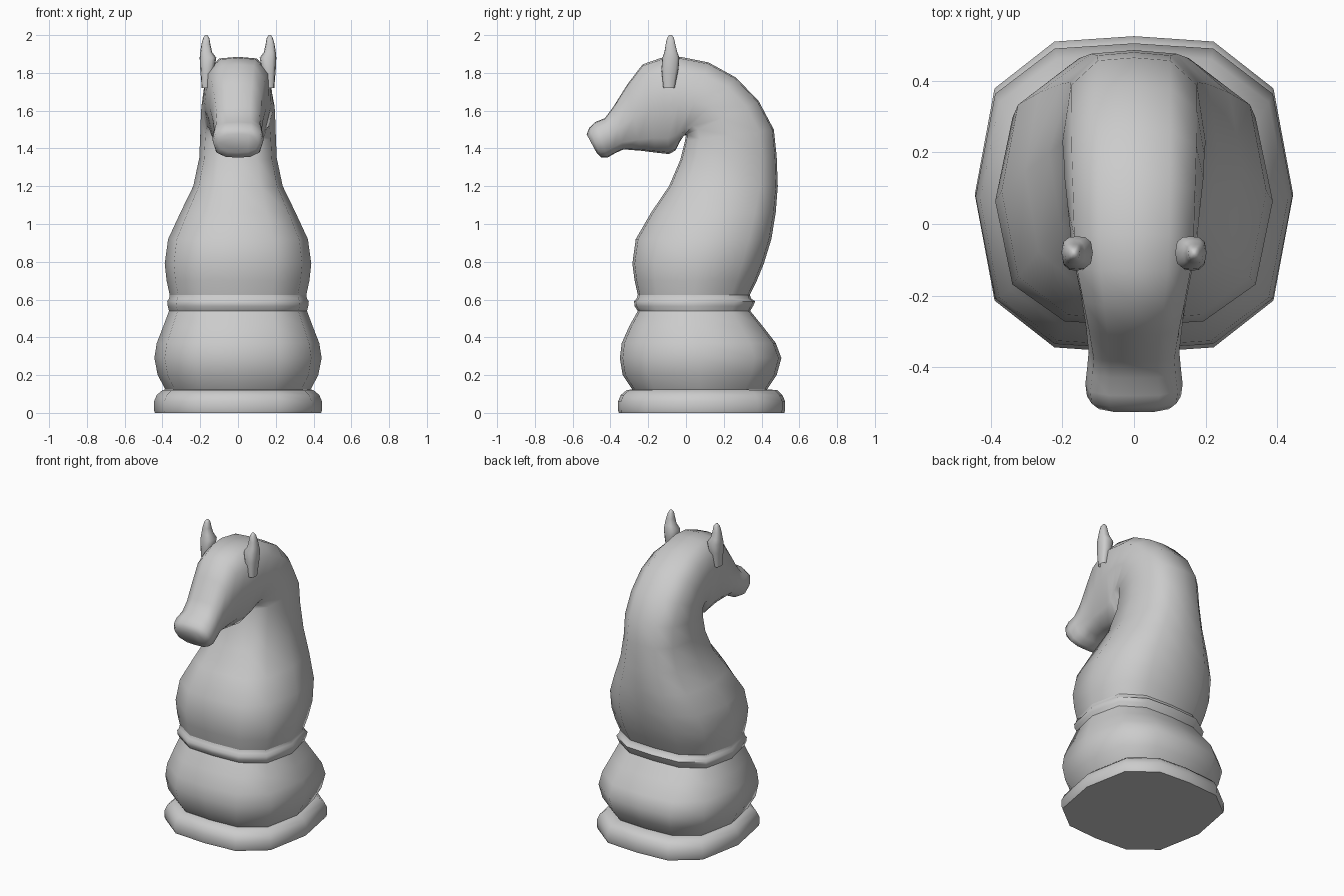
import bpy, bmesh, math

# Boxy 12-sided cross-section: (across, front-to-back)
HALF = [(0, 1), (.5, .966), (.876, .67), (1, 0), (.876, -.67), (.5, -.966), (0, -1)]
SHAPE = HALF + [(-u, v) for u, v in HALF[-2:0:-1]]


def loft(name, rings, cap_start=False, cap_end=False, angle=50):
    """Each ring: front (y, z), back (y, z), half width, width factor of the front half."""
    bm = bmesh.new()
    rows = []
    for fy, fz, by, bz, w, taper in rings:
        row = []
        for u, v in SHAPE:
            t = (v + 1) / 2
            k = 1 + (taper - 1) * (1 - t)
            row.append(bm.verts.new((w * u * k, fy + (by - fy) * t, fz + (bz - fz) * t)))
        rows.append(row)
    n = len(SHAPE)
    for a, b in zip(rows, rows[1:]):
        for i in range(n):
            j = (i + 1) % n
            bm.faces.new((a[i], a[j], b[j], b[i]))
    if cap_start:
        bm.faces.new(rows[0])
    if cap_end:
        bm.faces.new(rows[-1])
    bmesh.ops.recalc_face_normals(bm, faces=bm.faces)
    # Open tubes: make sure the sides point outward
    bm.faces.ensure_lookup_table()
    f = bm.faces[0]
    c = f.calc_center_median()
    mid = sum((v.co.y for v in rows[0])) / n
    if f.normal.x * c.x + f.normal.y * (c.y - mid) < 0:
        bmesh.ops.reverse_faces(bm, faces=bm.faces)
    me = bpy.data.meshes.new(name)
    bm.to_mesh(me)
    bm.free()
    ob = bpy.data.objects.new(name, me)
    bpy.context.collection.objects.link(ob)
    bpy.ops.object.select_all(action='DESELECT')
    ob.select_set(True)
    bpy.context.view_layer.objects.active = ob
    bpy.ops.object.shade_smooth_by_angle(angle=math.radians(angle))
    return ob


def level(z, front, back, w):
    return (front, z, back, z, w, 1)


# Foot plate
loft("foot", [level(0, -.355, .52, .44), level(.015, -.36, .525, .445),
              level(.06, -.36, .525, .445), level(.095, -.345, .51, .43),
              level(.12, -.315, .485, .4), level(.125, -.285, .43, .385)], cap_start=True)

# Rounded lower body
loft("lower_body", [level(.125, -.285, .43, .385), level(.2, -.335, .48, .425),
                    level(.29, -.35, .505, .443), level(.37, -.34, .475, .43),
                    level(.46, -.3, .405, .395), level(.54, -.255, .34, .365)])

# Collar ring
loft("collar", [level(.54, -.255, .34, .365), level(.565, -.272, .355, .372),
                level(.59, -.275, .367, .375), level(.605, -.262, .345, .365),
                level(.625, -.255, .338, .362)], angle=60)

# Chest, neck and head
loft("horse", [
    level(.625, -.255, .338, .362),
    level(.7, -.272, .375, .378),
    level(.79, -.284, .412, .388),
    level(.92, -.266, .452, .37),
    level(1.06, -.185, .475, .305),
    (-.09, 1.2, .486, 1.2, .237, 1),
    (-.03, 1.34, .48, 1.36, .205, 1),
    (-.005, 1.44, .465, 1.5, .202, .98),
    (0, 1.47, .385, 1.65, .202, .95),
    (-.012, 1.468, .265, 1.775, .202, .92),
    (-.03, 1.44, .12, 1.855, .2, .85),
    (-.055, 1.39, -.03, 1.885, .198, .78),
    (-.09, 1.37, -.13, 1.88, .19, .75),
    (-.16, 1.378, -.23, 1.845, .168, .78),
    (-.24, 1.388, -.31, 1.74, .147, .85),
    (-.33, 1.395, -.385, 1.62, .13, .95),
    (-.375, 1.375, -.43, 1.56, .133, .97),
    (-.415, 1.352, -.48, 1.54, .141, .93),
    (-.45, 1.352, -.512, 1.51, .137, .92),
    (-.475, 1.38, -.526, 1.475, .113, .92)], cap_end=True, angle=75)

# Ears: (z, centre y, depth radius, inner x, outer x)
EAR = [(1.72, -.09, .03, .15, .192), (1.82, -.085, .045, .125, .2),
       (1.88, -.08, .045, .115, .203), (1.91, -.08, .034, .137, .2),
       (1.95, -.082, .026, .146, .194), (1.985, -.082, .018, .152, .184),
       (2.0, -.082, .007, .162, .174)]
for side, name in ((-1, "ear_left"), (1, "ear_right")):
    ear = loft(name, [(cy - r, z, cy + r, z, (xo - xi) / 2, 1) for z, cy, r, xi, xo in EAR],
               cap_end=True, angle=75)
    rows = len(SHAPE)
    for i, v in enumerate(ear.data.vertices):
        z, cy, r, xi, xo = EAR[i // rows]
        v.co.x += side * (xi + xo) / 2
